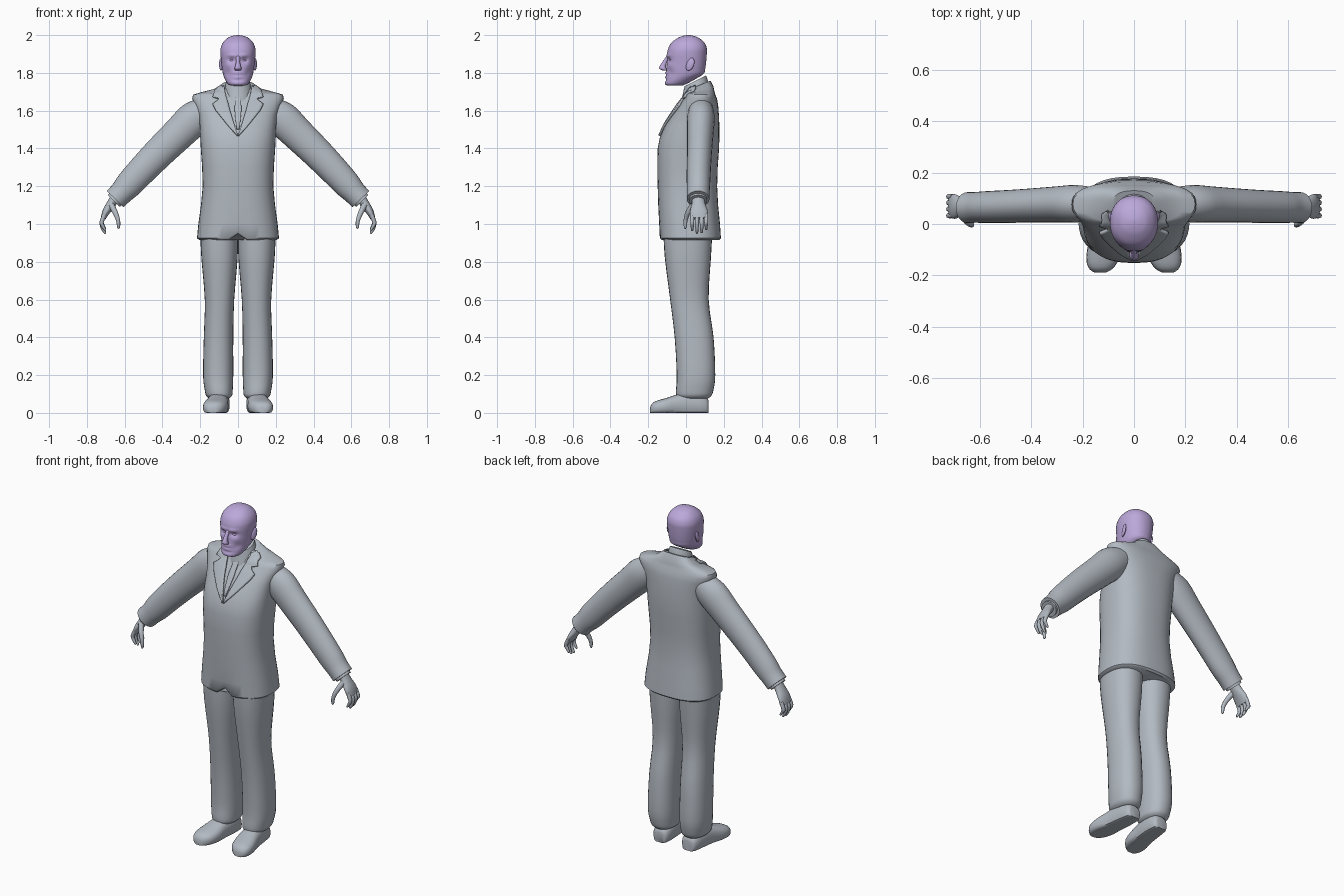
import bpy, bmesh, math
from mathutils import Vector
from mathutils.bvhtree import BVHTree


def material(name, rgb):
    m = bpy.data.materials.new(name)
    m.diffuse_color = (*rgb, 1)
    return m


GREY = material("suit grey", (0.45, 0.49, 0.54))
LILAC = material("skin lilac", (0.50, 0.39, 0.70))


def finish(name, bm, mat, mirror=False, angle=45):
    bmesh.ops.recalc_face_normals(bm, faces=bm.faces)
    me = bpy.data.meshes.new(name)
    bm.to_mesh(me)
    bm.free()
    me.materials.append(mat)
    me.shade_smooth()
    me.set_sharp_from_angle(angle=math.radians(angle))
    ob = bpy.data.objects.new(name, me)
    bpy.context.collection.objects.link(ob)
    if mirror:
        ob.modifiers.new("mirror", 'MIRROR').use_mirror_merge = False
    return ob


def smooth(rows, k):
    """Catmull-Rom interpolation of the rows of a profile."""
    out = []
    for i in range(len(rows) - 1):
        quad = [rows[max(i - 1, 0)], rows[i], rows[i + 1], rows[min(i + 2, len(rows) - 1)]]
        for j in range(k):
            t = j / k
            out.append([0.5 * (2 * b + (c - a) * t + (2 * a - 5 * b + 4 * c - d) * t * t
                               + (3 * b - a - 3 * c + d) * t ** 3) for a, b, c, d in zip(*quad)])
    return out + [list(rows[-1])]


def ring(n, p):
    """Superellipse points in the unit square."""
    f = lambda v: math.copysign(abs(v) ** p, v)
    angles = [math.tau * i / n for i in range(n)]
    return [(f(math.cos(a)), f(math.sin(a))) for a in angles]


def loft(rings):
    bm = bmesh.new()
    vs = [[bm.verts.new(c) for c in r] for r in rings]
    n = len(vs[0])
    for a, b in zip(vs, vs[1:]):
        for i in range(n):
            bm.faces.new((a[i], a[(i + 1) % n], b[(i + 1) % n], b[i]))
    bm.faces.new(vs[0])
    bm.faces.new(vs[-1])
    return bm


def body(rows, n=32, p=0.85):
    """Upright loft; row = z, half width, front y, back y, tilt."""
    rings = []
    for z, rx, yf, yb, tilt in rows:
        h, m = (yb - yf) / 2, (yb + yf) / 2
        rings.append([(rx * c, m + h * s, z + tilt * h * s) for c, s in ring(n, p)])
    return loft(rings)


def tube(rows, n=20, p=1.0, k=3, axis=None):
    """Loft along a path; row = x, y, z, radius across, radius along y."""
    rows = smooth(rows, k)
    pts = [Vector(r[:3]) for r in rows]
    rings = []
    for i, r in enumerate(rows):
        d = axis or pts[min(i + 1, len(pts) - 1)] - pts[max(i - 1, 0)]
        d = Vector(d).normalized()
        v = (Vector((0, 1, 0)) - d * d.y).normalized()
        u = v.cross(d)
        rings.append([pts[i] + u * r[3] * c + v * r[4] * s for c, s in ring(n, p)])
    return loft(rings)


# Jacket body
jacket_bm = body([
    (0.915, 0.205, -0.13, 0.175, 0), (0.925, 0.217, -0.14, 0.185, 0),
    (1.0, 0.21, -0.142, 0.18, 0), (1.1, 0.196, -0.147, 0.17, 0),
    (1.2, 0.187, -0.15, 0.165, 0), (1.3, 0.19, -0.152, 0.168, 0),
    (1.4, 0.197, -0.15, 0.175, 0), (1.46, 0.2, -0.138, 0.177, 0),
    (1.52, 0.203, -0.112, 0.177, 0), (1.58, 0.21, -0.075, 0.174, 0),
    (1.63, 0.228, -0.04, 0.17, 0), (1.665, 0.243, -0.012, 0.164, 0),
    (1.685, 0.238, 0.0, 0.155, 0), (1.698, 0.19, 0.002, 0.15, 0.1),
    (1.708, 0.13, 0.004, 0.146, 0.25), (1.735, 0.085, 0.012, 0.13, 0.4)], 40, 0.78)
for v in jacket_bm.verts:  # small notch where the front flaps part
    if abs(v.co.x) < 0.01 and v.co.y < 0 and v.co.z < 0.95:
        v.co += Vector((0, 0.012, 0.035))
bmesh.ops.recalc_face_normals(jacket_bm, faces=jacket_bm.faces)
tree = BVHTree.FromBMesh(jacket_bm)
finish("jacket", jacket_bm, GREY)


def strip(name, rows, thick, mirror):
    """Cloth strip laid on the jacket front; row = z, inner x, outer x."""
    bm = bmesh.new()
    grid, cols = [], 6
    dense = [[a + (b - a) * t / 4 for a, b in zip(r, s)]
             for r, s in zip(rows, rows[1:]) for t in range(4)] + [rows[-1]]
    for z, xi, xo in dense:
        line = []
        for c in range(cols + 1):
            x = xi + (xo - xi) * c / cols
            hit, nor, _, _ = tree.ray_cast(Vector((x, -1, z)), Vector((0, 1, 0)))
            if hit is None or hit.y > 0.06:
                hit, nor, _, _ = tree.find_nearest(Vector((x, 0.02, z)))
            line.append(bm.verts.new(hit + nor * 0.005))
        grid.append(line)
    for a, b in zip(grid, grid[1:]):
        for c in range(cols):
            bm.faces.new((a[c], a[c + 1], b[c + 1], b[c]))
    ob = finish(name, bm, GREY, mirror)
    sol = ob.modifiers.new("thickness", 'SOLIDIFY')
    sol.thickness, sol.offset = thick, 0


# Notched lapels and the shirt front
strip("lapel", [(1.735, 0.07, 0.082), (1.70, 0.068, 0.122), (1.67, 0.062, 0.133),
                (1.66, 0.058, 0.10), (1.652, 0.057, 0.104), (1.63, 0.05, 0.133),
                (1.60, 0.043, 0.118), (1.53, 0.022, 0.062), (1.465, 0.0, 0.005)], 0.014, True)
strip("shirt_placket", [(1.70, -0.014, 0.014), (1.6, -0.018, 0.018), (1.5, -0.008, 0.008)], 0.007, False)

# Neck and shirt collar
finish("neck", body([(1.66, 0.078, -0.03, 0.12, 0.3), (1.72, 0.07, -0.015, 0.118, 0.4),
                     (1.74, 0.066, -0.012, 0.113, 0.45), (1.758, 0.06, -0.008, 0.106, 0.5)], 28, 1), GREY)

# Sleeves and cuffs
down = (0.69, 0, -0.72)
finish("sleeve", tube([
    (0.15, 0.08, 1.62, 0.07, 0.06), (0.225, 0.079, 1.565, 0.092, 0.073),
    (0.31, 0.076, 1.482, 0.088, 0.07), (0.41, 0.072, 1.385, 0.083, 0.066),
    (0.50, 0.068, 1.293, 0.078, 0.064), (0.575, 0.066, 1.212, 0.073, 0.062),
    (0.615, 0.065, 1.168, 0.064, 0.06), (0.65, 0.064, 1.132, 0.062, 0.06)], 24, axis=down), GREY, True)
finish("shirt_cuff", tube([(0.63, 0.064, 1.15, 0.045, 0.048), (0.658, 0.064, 1.122, 0.045, 0.048)],
                          axis=down), GREY, True)

# Hands
finish("palm", tube([(0.65, 0.065, 1.14, 0.026, 0.032), (0.672, 0.066, 1.105, 0.024, 0.036),
                     (0.698, 0.068, 1.065, 0.02, 0.048), (0.714, 0.07, 1.03, 0.013, 0.045)]), GREY, True)
for i, (y, tip) in enumerate([(0.033, 0.965), (0.058, 0.95), (0.083, 0.953), (0.107, 0.97)]):
    finish(f"finger_{i + 1}", tube([
        (0.706, y, 1.05, 0.011, 0.011), (0.722, y, 1.01, 0.011, 0.011),
        (0.716, y, tip + 0.025, 0.009, 0.009), (0.703, y, tip + 0.003, 0.006, 0.006),
        (0.701, y, tip, 0.002, 0.002)], 10), GREY, True)
finish("thumb", tube([
    (0.67, 0.04, 1.10, 0.016, 0.018), (0.65, 0.01, 1.06, 0.014, 0.014),
    (0.635, -0.002, 1.02, 0.011, 0.011), (0.632, -0.004, 0.985, 0.008, 0.008),
    (0.633, -0.004, 0.975, 0.003, 0.003)], 10), GREY, True)

# Trousers
finish("trouser_leg", tube([
    (0.10, 0.01, 0.96, 0.10, 0.13), (0.098, 0.01, 0.82, 0.096, 0.122),
    (0.098, 0.018, 0.6, 0.078, 0.102), (0.103, 0.043, 0.4, 0.078, 0.103),
    (0.105, 0.053, 0.2, 0.08, 0.102), (0.102, 0.046, 0.12, 0.074, 0.099),
    (0.10, 0.042, 0.09, 0.068, 0.092), (0.10, 0.04, 0.075, 0.05, 0.075)], 28, 0.88,
    axis=(0, 0, -1)), GREY, True)

# Shoes, with the underside flattened on the floor
shoe = smooth([(0.12, 0.095, 0.03, 0.06), (0.105, 0.095, 0.047, 0.085), (0.03, 0.10, 0.056, 0.11),
               (-0.04, 0.108, 0.058, 0.10), (-0.1, 0.117, 0.066, 0.08), (-0.15, 0.125, 0.06, 0.066),
               (-0.178, 0.13, 0.042, 0.052), (-0.19, 0.132, 0.02, 0.03)], 2)
finish("shoe", loft([[(cx + w * c, y, max(0, h * (0.42 + 0.58 * s))) for c, s in ring(20, 0.8)]
                     for y, cx, w, h in shoe]), GREY, True)

# Head, with pressed eye sockets, raised brows, cheeks and lips
head = body(smooth([
    (1.732, 0.035, -0.09, -0.02, 0), (1.738, 0.05, -0.105, 0.0, 0.05), (1.755, 0.063, -0.112, 0.045, 0.12),
    (1.785, 0.077, -0.107, 0.093, 0.1), (1.82, 0.084, -0.104, 0.102, 0.03),
    (1.86, 0.089, -0.101, 0.107, 0), (1.90, 0.093, -0.1, 0.11, 0),
    (1.93, 0.092, -0.094, 0.11, 0), (1.96, 0.08, -0.077, 0.098, 0),
    (1.985, 0.055, -0.043, 0.068, 0), (1.996, 0.03, -0.015, 0.04, 0),
    (2.0, 0.006, 0.008, 0.018, 0)], 5), 64, 0.92)
press = [(0.034, 1.868, 0.018, 0.011, 0.014), (0.03, 1.893, 0.025, 0.008, -0.006),
         (0.052, 1.84, 0.016, 0.014, -0.004), (0.055, 1.80, 0.016, 0.018, 0.007),
         (0, 1.798, 0.024, 0.006, -0.008), (0, 1.787, 0.03, 0.004, 0.006),
         (0, 1.777, 0.022, 0.006, -0.006), (0, 1.763, 0.03, 0.006, 0.005)]
for v in head.verts:
    if v.co.y < 0:
        v.co.y += sum(d * math.exp(-((abs(v.co.x) - x) / rx) ** 2 - ((v.co.z - z) / rz) ** 2)
                      for x, z, rx, rz, d in press)
finish("head", head, LILAC, angle=80)
finish("nose", tube([
    (0, -0.09, 1.89, 0.012, 0.012), (0, -0.108, 1.865, 0.01, 0.012), (0, -0.122, 1.838, 0.014, 0.016),
    (0, -0.122, 1.822, 0.019, 0.019), (0, -0.11, 1.812, 0.013, 0.012)], 16, axis=(0, 0, -1)), LILAC)


def ball(name, loc, scale, mat, mirror, tilt=0):
    bm = bmesh.new()
    bmesh.ops.create_uvsphere(bm, u_segments=16, v_segments=10, radius=1)
    for v in bm.verts:
        p = Vector((v.co.x * scale[0], v.co.y * scale[1], v.co.z * scale[2]))
        v.co = Vector((p.x + 0.25 * p.y * mirror, p.y + tilt * p.z, p.z)) + Vector(loc)
    finish(name, bm, mat, mirror)


# Ears and eyes
ball("ear", (0.09, 0.022, 1.845), (0.009, 0.021, 0.034), LILAC, True, 0.25)
ball("eye", (0.034, -0.074, 1.866), (0.014, 0.014, 0.009), LILAC, True)
